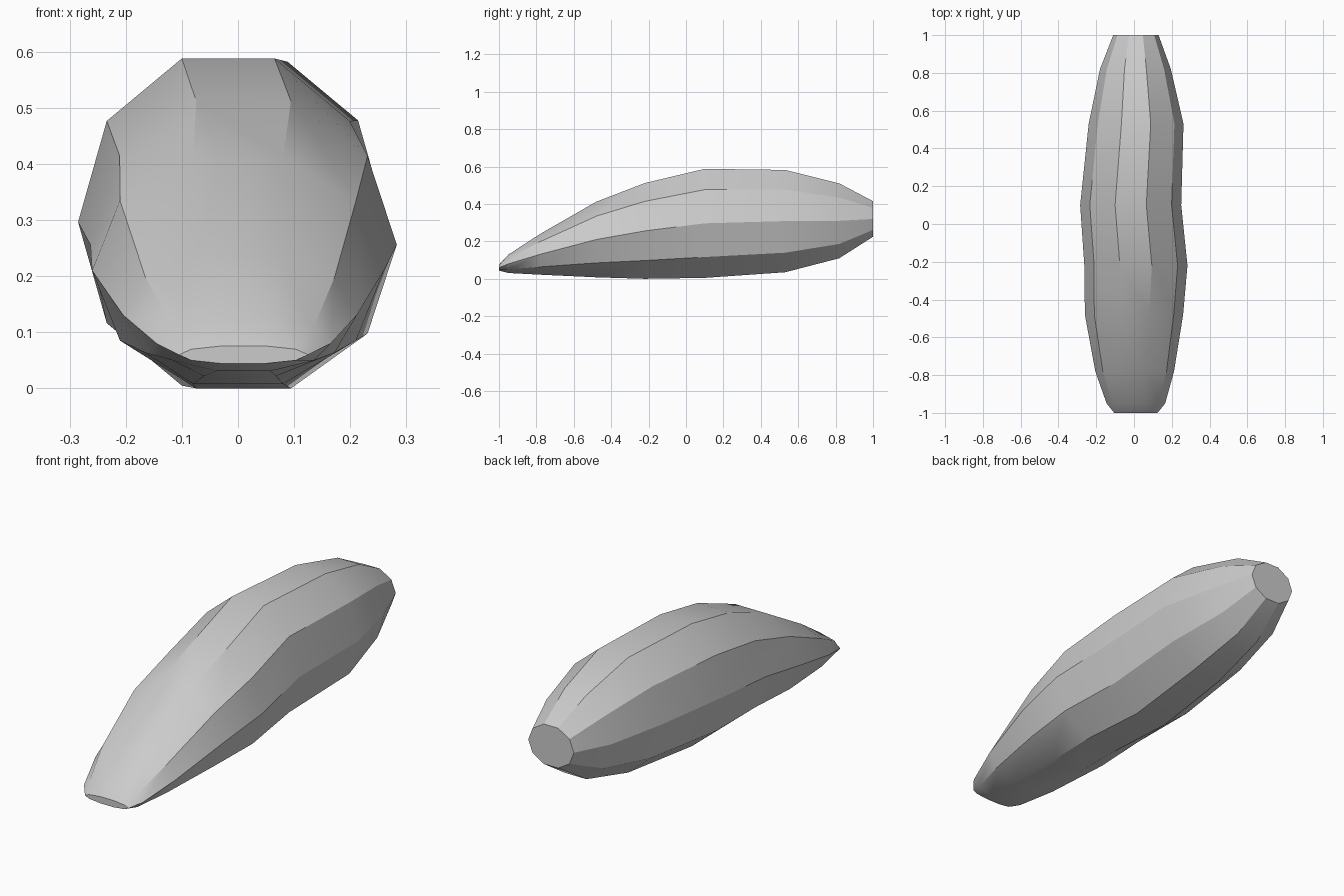
import bpy, bmesh, math

if "Cube" in bpy.data.objects:
    bpy.data.objects.remove(bpy.data.objects["Cube"])

# Cross-sections along the body: y, left x, right x, bottom z, top z
SECTIONS = [
    (-1.00, -0.105, 0.125, 0.044, 0.076),
    (-0.95, -0.145, 0.165, 0.031, 0.129),
    (-0.78, -0.205, 0.212, 0.022, 0.240),
    (-0.48, -0.260, 0.260, 0.008, 0.412),
    (-0.22, -0.263, 0.283, 0.000, 0.512),
    (0.10, -0.285, 0.250, 0.005, 0.588),
    (0.53, -0.240, 0.262, 0.035, 0.582),
    (0.82, -0.180, 0.195, 0.110, 0.510),
    (1.00, -0.110, 0.130, 0.225, 0.415),
]
SIDES = 10
FLAT = math.sin(math.radians(72))  # height of the flat top of a decagon


def ring(bm, y, left, right, low, high):
    cx, rx = (left + right) / 2, (right - left) / 2
    cz, rz = (low + high) / 2, (high - low) / 2 / FLAT
    angles = [2 * math.pi * i / SIDES for i in range(SIDES)]
    return [bm.verts.new((cx + rx * math.cos(a), y, cz + rz * math.sin(a))) for a in angles]


# Tapered ten-sided body lofted through the sections
bm = bmesh.new()
rings = [ring(bm, *s) for s in SECTIONS]
for a, b in zip(rings, rings[1:]):
    for i in range(SIDES):
        j = (i + 1) % SIDES
        bm.faces.new((a[i], a[j], b[j], b[i]))

# Flat end caps
bm.faces.new(rings[0])
bm.faces.new(rings[-1])
bmesh.ops.recalc_face_normals(bm, faces=bm.faces)

mesh = bpy.data.meshes.new("tapered_body")
bm.to_mesh(mesh)
bm.free()
body = bpy.data.objects.new("tapered_body", mesh)
bpy.context.collection.objects.link(body)

# Smooth along the length, creased between the sides
bpy.context.view_layer.objects.active = body
body.select_set(True)
bpy.ops.object.shade_smooth_by_angle(angle=math.radians(30))
